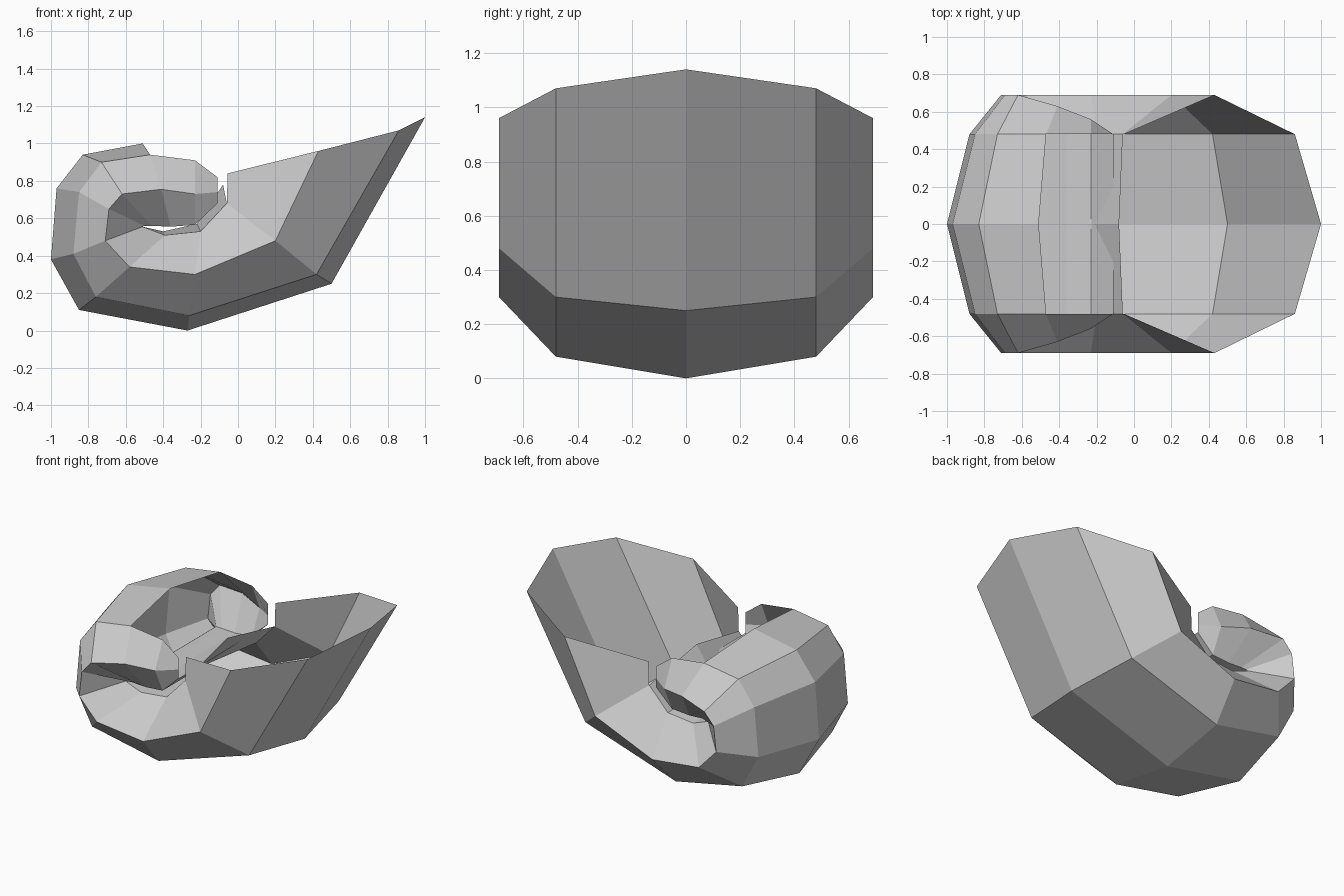
import bpy, bmesh

if "Cube" in bpy.data.objects:
    bpy.data.objects.remove(bpy.data.objects["Cube"])

SIDE = 0.48  # half width of the outer and inner edges

# Spiral stations from mouth to core, in (x, z):
# keel (y=0), shoulder (y=SIDE), flank (own y), inner edge (y=SIDE), inner ridge (y=0)
STATIONS = [
    ((1.00, 1.14), (0.86, 1.07), (0.43, 0.69, 0.96), (-0.055, 0.84), None),
    ((0.50, 0.25), (0.42, 0.30), (0.20, 0.69, 0.48), (-0.06, 0.68), (-0.08, 0.78)),
    ((-0.27, 0.00), (-0.26, 0.08), (-0.23, 0.69, 0.30), (-0.20, 0.53), (-0.22, 0.57)),
    ((-0.85, 0.11), (-0.76, 0.18), (-0.58, 0.69, 0.34), (-0.39, 0.51), (-0.40, 0.53)),
    ((-1.00, 0.38), (-0.88, 0.41), (-0.71, 0.69, 0.48), (-0.51, 0.555), (-0.51, 0.555)),
    ((-0.97, 0.76), (-0.85, 0.74), (-0.69, 0.69, 0.65), (-0.50, 0.56), (-0.50, 0.56)),
    ((-0.83, 0.94), (-0.73, 0.90), (-0.62, 0.69, 0.73), (-0.46, 0.56), (-0.46, 0.56)),
    ((-0.51, 1.00), (-0.47, 0.94), (-0.41, 0.63, 0.755), (-0.36, 0.555), (-0.36, 0.555)),
    (None, (-0.23, 0.91), (-0.23, 0.56, 0.73), (-0.23, 0.565), (-0.23, 0.565)),
    (None, (-0.11, 0.82), (-0.11, 0.48, 0.74), (-0.11, 0.68), (-0.11, 0.68)),
]


def station_verts(bm, station):
    keel, shoulder, flank, inner, ridge = station
    points = [keel and (keel[0], 0, keel[1]),
              (shoulder[0], SIDE, shoulder[1]),
              flank,
              (inner[0], SIDE, inner[1]),
              ridge and (ridge[0], 0, ridge[1])]
    return [bm.verts.new(p) if p else None for p in points]


# Coiled shell: loft one half between stations, then mirror across y
bm = bmesh.new()
rings = [station_verts(bm, s) for s in STATIONS]
for a, b in zip(rings, rings[1:]):
    for k in range(4):
        quad = (a[k], b[k], b[k + 1], a[k + 1])
        if all(quad):
            bm.faces.new(quad)

# Closing sliver at the end of the coil
bm.faces.new(rings[-1][1:4])
half = bm.verts[:] + bm.edges[:] + bm.faces[:]
bmesh.ops.mirror(bm, geom=half, axis='Y', merge_dist=0.0)
bmesh.ops.remove_doubles(bm, verts=bm.verts[:], dist=0.0005)
bmesh.ops.recalc_face_normals(bm, faces=bm.faces[:])

mesh = bpy.data.meshes.new("coiled_shell")
bm.to_mesh(mesh)
bm.free()
shell = bpy.data.objects.new("coiled_shell", mesh)
bpy.context.collection.objects.link(shell)
